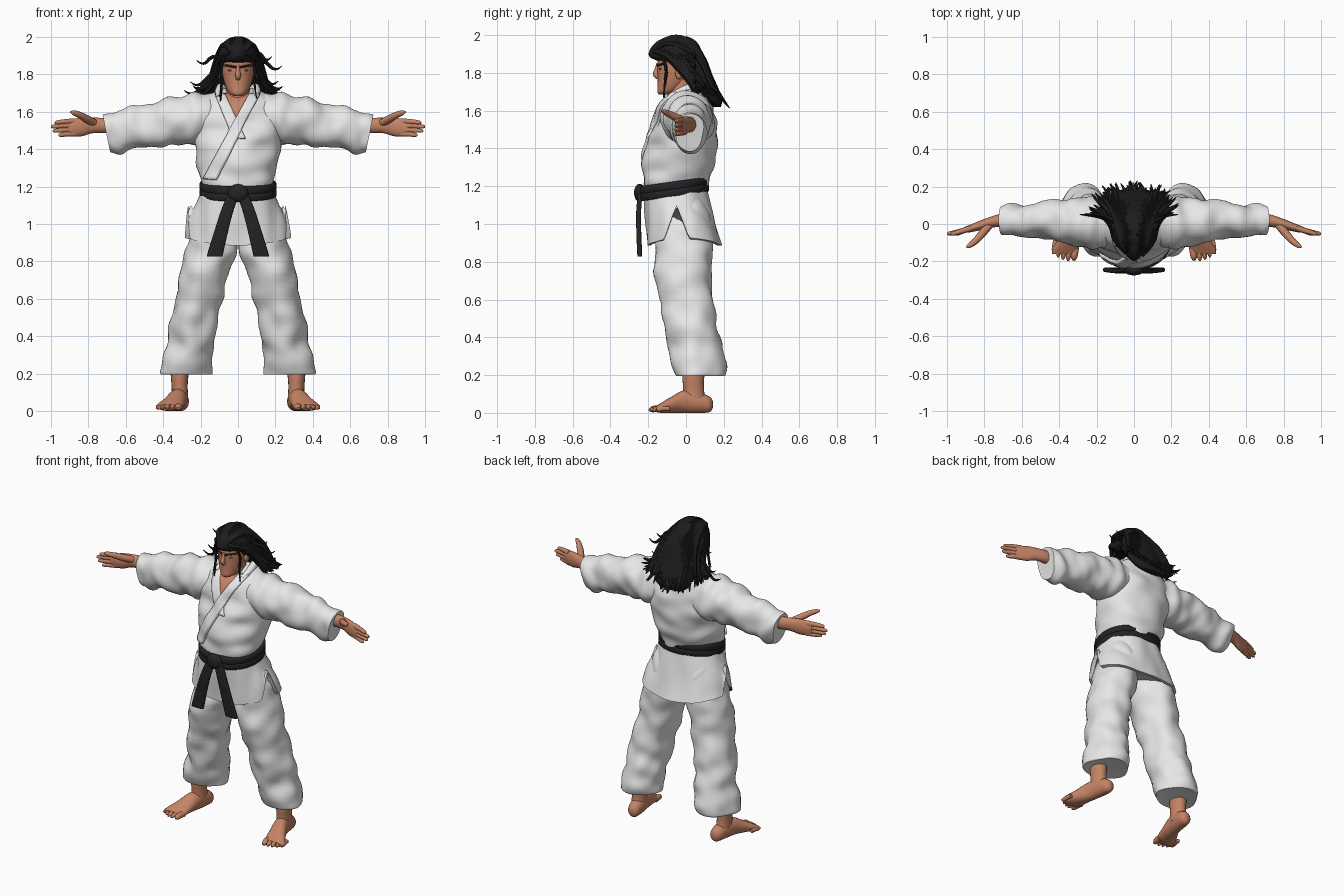
import bpy, bmesh, math, random
from mathutils import Vector, noise
from mathutils.bvhtree import BVHTree

random.seed(4)
if "Cube" in bpy.data.objects:
    bpy.data.objects.remove(bpy.data.objects["Cube"])


def material(name, rgb):
    m = bpy.data.materials.new(name)
    m.use_nodes = True
    m.diffuse_color = (*rgb, 1)
    m.node_tree.nodes["Principled BSDF"].inputs["Base Color"].default_value = (*rgb, 1)
    return m


CLOTH = material("white cloth", (0.8, 0.8, 0.8))
SKIN = material("tan skin", (0.56, 0.23, 0.13))
LIP = material("dark skin", (0.33, 0.11, 0.07))
HAIR = material("black hair", (0.012, 0.012, 0.013))
BELT = material("black belt", (0.017, 0.017, 0.019))
UV = {"X": (Vector((0, 1, 0)), Vector((0, 0, 1))),
      "Y": (Vector((1, 0, 0)), Vector((0, 0, 1))),
      "Z": (Vector((1, 0, 0)), Vector((0, 1, 0)))}


def finish(obj, mat):
    obj.data.materials.clear()
    obj.data.materials.append(mat)
    bpy.ops.object.select_all(action="DESELECT")
    obj.select_set(True)
    bpy.context.view_layer.objects.active = obj
    if obj.type == "CURVE":
        bpy.ops.object.convert(target="MESH")
    bpy.ops.object.shade_smooth_by_angle(angle=math.radians(50))
    return bpy.context.view_layer.objects.active


def spline(rows, k):
    """Catmull-Rom interpolation of tuples."""
    out = []
    for i in range(len(rows) - 1):
        p0, p3 = rows[max(i - 1, 0)], rows[min(i + 2, len(rows) - 1)]
        for j in range(k):
            t = j / k
            out.append([0.5 * (2 * b + (c - a) * t + (2 * a - 5 * b + 4 * c - d) * t * t
                               + (3 * b - a - 3 * c + d) * t ** 3)
                        for a, b, c, d in zip(p0, rows[i], rows[i + 1], p3)])
    return out + [list(rows[-1])]


def loft(name, rings, mat, axis="Z", n=32, k=4, power=1, fold=0, freq=(8, 8, 8),
         hem=False, warp=None, side=1):
    """Skin through rings of (x, y, z, half width, half depth)."""
    rows = spline(rings, k)
    if hem:
        x, y, z, a, b = rows[-1]
        back = (Vector(rows[-3][:3]) - Vector((x, y, z))) * 0.8
        rows.append([x, y, z, a * 0.92, b * 0.92])
        rows.append([x + back.x, y + back.y, z + back.z, a * 0.86, b * 0.86])
    u, v = UV[axis]
    bm, loops = bmesh.new(), []
    for x, y, z, a, b in rows:
        loop = []
        for i in range(n):
            t = math.tau * i / n
            c, s = math.cos(t), math.sin(t)
            c, s = math.copysign(abs(c) ** power, c), math.copysign(abs(s) ** power, s)
            co = Vector((x, y, z)) + u * a * c + v * b * s
            if fold:
                wave = noise.noise(Vector([p * f for p, f in zip(co, freq)]))
                co += (u * c + v * s) * wave * fold
            if warp:
                co = warp(co)
            loop.append(bm.verts.new((co.x * side, co.y, co.z)))
        loops.append(loop)
    for p, q in zip(loops, loops[1:]):
        for i in range(n):
            bm.faces.new((p[i], p[(i + 1) % n], q[(i + 1) % n], q[i]))
    bm.faces.new(loops[0])
    bm.faces.new(loops[-1])
    bmesh.ops.recalc_face_normals(bm, faces=bm.faces)
    me = bpy.data.meshes.new(name)
    bm.to_mesh(me)
    bm.free()
    obj = bpy.data.objects.new(name, me)
    bpy.context.collection.objects.link(obj)
    return finish(obj, mat)


def tubes(name, paths, mat, side=1, detail=2):
    """Tapered round strands along paths of (x, y, z, radius)."""
    cu = bpy.data.curves.new(name, "CURVE")
    cu.dimensions, cu.bevel_depth, cu.bevel_resolution = "3D", 1, detail
    cu.use_fill_caps, cu.resolution_u = True, 4
    for path in paths:
        sp = cu.splines.new("NURBS")
        sp.points.add(len(path) - 1)
        for pt, (x, y, z, r) in zip(sp.points, path):
            pt.co, pt.radius = (x * side, y, z, 1), r
        sp.order_u, sp.use_endpoint_u = 3, True
    obj = bpy.data.objects.new(name, cu)
    bpy.context.collection.objects.link(obj)
    return finish(obj, mat)


def ball(name, loc, size, mat):
    bpy.ops.mesh.primitive_uv_sphere_add(segments=20, ring_count=12, radius=1, location=loc)
    obj = bpy.context.object
    obj.name, obj.scale = name, size
    return finish(obj, mat)


# Jacket body
torso = loft("jacket_body", [
    (0, -.06, 1.15, .18, .16), (0, -.05, 1.24, .195, .175), (0, -.035, 1.33, .212, .187),
    (0, -.015, 1.45, .232, .182), (0, 0, 1.56, .245, .155), (0, .01, 1.64, .225, .13),
    (0, .02, 1.69, .16, .10), (0, .03, 1.725, .085, .07)],
    CLOTH, n=56, k=6, fold=.022, freq=(7, 6, 11), power=.92)
tree = BVHTree.FromPolygons([v.co for v in torso.data.vertices],
                            [p.vertices[:] for p in torso.data.polygons])


def drape(name, top, bottom, mat, lift, thick, rows=20, cols=5):
    """Strip projected on the chest; top and bottom are (x left, x right, z)."""
    bm, grid = bmesh.new(), []
    for j in range(rows + 1):
        xl, xr, z = (p + (q - p) * j / rows for p, q in zip(top, bottom))
        line = []
        for i in range(cols + 1):
            x = xl + (xr - xl) * i / cols
            hit = tree.ray_cast(Vector((x, -1, z)), Vector((0, 1, 0)))[0]
            line.append(bm.verts.new((x, (hit.y if hit else -.03) - lift, z)))
        grid.append(line)
    for p, q in zip(grid, grid[1:]):
        for i in range(cols):
            bm.faces.new((p[i], q[i], q[i + 1], p[i + 1]))
    me = bpy.data.meshes.new(name)
    bm.to_mesh(me)
    bm.free()
    obj = bpy.data.objects.new(name, me)
    bpy.context.collection.objects.link(obj)
    mod = obj.modifiers.new("thickness", "SOLIDIFY")
    mod.thickness, mod.offset = thick, -1
    return finish(obj, mat)


# Open chest, crossed lapels and neck band
drape("chest_skin", (-.095, .085, 1.70), (-.02, .0, 1.49), SKIN, .006, .01, cols=8)
drape("under_lapel", (-.125, -.07, 1.70), (-.03, .04, 1.46), CLOTH, .014, .02)
drape("over_lapel", (.06, .12, 1.70), (-.19, -.12, 1.24), CLOTH, .02, .026, rows=30)
tubes("neck_band", [[(-.10, -.08, 1.675, .018), (-.105, .0, 1.715, .024), (-.08, .085, 1.74, .026),
                     (.08, .085, 1.74, .026), (.105, .0, 1.715, .024), (.09, -.08, 1.675, .018)]], CLOTH)


# Jacket skirt with side slits
def slit(co):
    floor = 1.09 - abs(co.y + .05) / .055 * .17
    if abs(co.x) > .12 and co.z < floor:
        co.x *= 1 - (floor - co.z) * .4
        co.z = floor
    co.z += max(0, 1.2 - co.z) * 1.6 * co.x ** 2
    return co


loft("jacket_skirt", [(0, -.06, 1.22, .185, .165), (0, -.045, 1.1, .222, .175),
                      (0, -.025, .98, .265, .188), (0, -.01, .885, .292, .2)],
     CLOTH, n=88, k=6, fold=.014, freq=(10, 10, 4), hem=True, warp=slit, power=.9)


# Belt, knot and hanging ends
def tilt(co):
    co.z += .14 * co.y
    return co


for i, z in enumerate((1.176, 1.212)):
    loft(f"belt_band_{i + 1}", [(0, -.062, z - .022, .196, .176), (0, -.062, z - .016, .205, .184),
         (0, -.062, z + .016, .205, .184), (0, -.062, z + .022, .196, .176)],
         BELT, n=48, k=2, warp=tilt, power=.95)
ball("belt_knot", (0, -.245, 1.165), (.055, .03, .048), BELT)
for s, tag in ((1, "left"), (-1, "right")):
    loft(f"belt_end_{tag}", [(.02, -.24, 1.17, .03, .012), (.055, -.25, 1.08, .033, .013),
         (.09, -.25, .96, .037, .013), (.122, -.245, .84, .042, .013), (.122, -.245, .83, .04, .011)],
         BELT, n=24, power=.5, side=s)

# Sleeves, trouser legs, hands and feet
for s, tag in ((1, "left"), (-1, "right")):
    def cuff(co):
        co.x += (co.z - 1.49) * .2 * max(0, co.x - .3) / .4
        return co
    loft(f"sleeve_{tag}", [
        (.08, .015, 1.57, .10, .115), (.2, .005, 1.56, .14, .138), (.32, .01, 1.55, .125, .13),
        (.45, .02, 1.53, .103, .122), (.58, .022, 1.505, .088, .116), (.69, .02, 1.487, .08, .106),
        (.705, .02, 1.485, .077, .103)],
        CLOTH, "X", n=40, k=7, fold=.022, freq=(15, 6, 9), hem=True, warp=cuff, side=s)
    loft(f"trouser_leg_{tag}", [
        (.09, -.03, 1.15, .09, .11), (.12, -.015, 1.0, .125, .145), (.14, -.012, .88, .138, .15),
        (.183, -.015, .7, .13, .147), (.228, .02, .5, .122, .14), (.26, .052, .34, .13, .14),
        (.28, .072, .22, .135, .138), (.28, .075, .195, .13, .132)],
        CLOTH, n=40, k=7, fold=.025, freq=(9, 9, 10), hem=True, side=s)
    # Arm and palm
    loft(f"hand_{tag}", [
        (.6, .025, 1.525, .038, .046), (.72, .018, 1.527, .034, .041), (.78, .006, 1.527, .028, .042),
        (.83, -.01, 1.52, .025, .05), (.88, -.025, 1.515, .02, .047), (.91, -.032, 1.515, .014, .042)],
        SKIN, "X", n=20, side=s)
    fingers = [[(.87, -.022, z, .016), (.92, -.038, z - .002, .0145), (tip - .02, -.05, z - .006, .012),
                (tip - .004, -.053, z - .008, .009), (tip, -.054, z - .008, .004)]
               for z, tip in ((1.55, .98), (1.528, 1.0), (1.505, .99), (1.483, .96))]
    fingers.append([(.77, .0, 1.54, .022), (.81, -.05, 1.562, .022), (.85, -.095, 1.585, .017),
                    (.885, -.12, 1.597, .013), (.895, -.125, 1.6, .005)])
    tubes(f"fingers_{tag}", fingers, SKIN, s, 3)
    # Ankle, foot and toes
    loft(f"ankle_{tag}", [(.305, .06, .32, .055, .06), (.312, .04, .2, .048, .058),
                          (.312, .04, .13, .043, .055), (.31, .045, .05, .045, .06)], SKIN, n=20, side=s)
    loft(f"foot_{tag}", [
        (.30, .142, .045, .012, .018), (.302, .125, .045, .036, .041), (.308, .07, .055, .045, .055),
        (.322, -.01, .06, .048, .06), (.345, -.08, .042, .06, .042), (.365, -.13, .027, .07, .027),
        (.372, -.16, .02, .066, .015)], SKIN, "Y", n=24, side=s)
    toes = [[(x, y + .06, .022, r), (x + .006, y + .025, .024, r), (x + .009, y, .017, r * .9),
             (x + .01, y - .012, .014, r * .35)]
            for x, y, r in ((.312, -.183, .019), (.343, -.185, .014), (.37, -.178, .014),
                            (.396, -.165, .013), (.42, -.148, .013))]
    tubes(f"toes_{tag}", toes, SKIN, s, 3)
    ball(f"ear_{tag}", (s * .088, -.035, 1.8), (.014, .022, .034), SKIN)

# Neck, head and face
loft("neck", [(0, -.01, 1.55, .085, .075), (0, -.02, 1.66, .07, .07), (0, -.035, 1.78, .062, .062)],
     SKIN, n=24)
loft("head", [
    (0, -.115, 1.685, .022, .028), (0, -.097, 1.70, .047, .055), (0, -.075, 1.735, .066, .075),
    (0, -.06, 1.785, .08, .09), (0, -.053, 1.84, .086, .098), (0, -.045, 1.9, .083, .098),
    (0, -.04, 1.95, .055, .065), (0, -.04, 1.97, .015, .02)], SKIN, n=32)
tubes("nose", [[(0, -.148, 1.85, .009), (0, -.155, 1.815, .011), (0, -.164, 1.79, .017),
                (0, -.148, 1.777, .012)]], SKIN)
for s, tag in ((1, "left"), (-1, "right")):
    tubes(f"brow_{tag}", [[(.01, -.15, 1.838, .006), (.04, -.142, 1.845, .009), (.07, -.11, 1.848, .005)]], HAIR, s)
    ball(f"eye_socket_{tag}", (s * .034, -.134, 1.822), (.02, .01, .007), LIP)
tubes("mouth", [[(-.028, -.137, 1.748, .003), (0, -.153, 1.75, .007), (.028, -.137, 1.748, .003)]], LIP)

# Hair mass
loft("hair_cap", [
    (0, -.02, 1.8, .09, .06), (0, -.035, 1.855, .108, .10), (0, -.055, 1.885, .11, .138),
    (0, -.055, 1.925, .1, .135), (0, -.05, 1.965, .078, .105), (0, -.045, 1.99, .04, .06),
    (0, -.045, 1.995, .01, .015)], HAIR, n=32,
    warp=lambda c: Vector((c.x * (1 - max(0, -.06 - c.y) * 3.6), c.y, c.z)))
loft("hair_back", [
    (0, .0, 1.95, .06, .05), (0, .03, 1.88, .11, .075), (0, .065, 1.79, .13, .075),
    (0, .115, 1.71, .135, .06), (0, .15, 1.65, .12, .04), (0, .165, 1.62, .08, .02)], HAIR, n=32)

# Strands swept over the crown, along the sides and loose at the ends
rnd = random.uniform
crown, sides, loose = [], [], []
for i in range(70):
    u = rnd(-1, 1)
    end = rnd(0, .09) + .06 * u * u
    crown.append([(.02 * u, -.19 + .03 * abs(u), 1.89, .012), (.06 * u, -.14, 1.965, .017),
                  (.085 * u, -.03, 2.0 - .05 * u * u, .017), (.115 * u, .08, 1.92 - .04 * u * u, .017),
                  (.15 * u, .125, 1.76, .016), (.16 * u, .19 - end * .4, 1.66 + end * .5, .011),
                  (.17 * u + rnd(-.03, .03), .235 - end * .6, 1.605 + end, .003)])
for i in range(40):
    s, t, out = (-1, 1)[i % 2], rnd(0, 1), rnd(0, 1) ** 2
    sides.append([(s * .04, -.17 + .08 * t, 1.91 + .04 * t, .012), (s * .105, -.1 + .07 * t, 1.9, .017),
                  (s * .115, -.03 + .08 * t, 1.81, .016), (s * (.14 + .03 * out), .03 + .07 * t, 1.735, .013),
                  (s * (.16 + .07 * out), .04 + .1 * t, 1.69 + .03 * out, .008),
                  (s * (.18 + .07 * out), .04 + .13 * t, 1.67 + .08 * out, .002)])
for s, x, z in ((-1, .29, 1.70), (-1, .255, 1.745), (-1, .22, 1.86), (-1, .25, 1.68),
                (1, .235, 1.83), (1, .215, 1.75), (1, .2, 1.715), (1, .18, 1.88)):
    loose.append([(s * .09, .0, z * .4 + 1.14, .012), (s * x * .6, .04, z + .05, .011),
                  (s * x * .85, .05, z - .02, .008), (s * x, .05, z + .015, .002)])
# Locks beside the face
for s, low in ((-1, 1.6), (-1, 1.68), (1, 1.67)):
    loose.append([(s * .07, -.13, 1.9, .01), (s * .098, -.1, 1.83, .008),
                  (s * .082, -.11, 1.76, .008), (s * .1, -.12, low, .002)])
tubes("hair_crown_strands", crown, HAIR, detail=1)
tubes("hair_side_strands", sides, HAIR, detail=1)
tubes("hair_loose_strands", loose, HAIR, detail=1)
